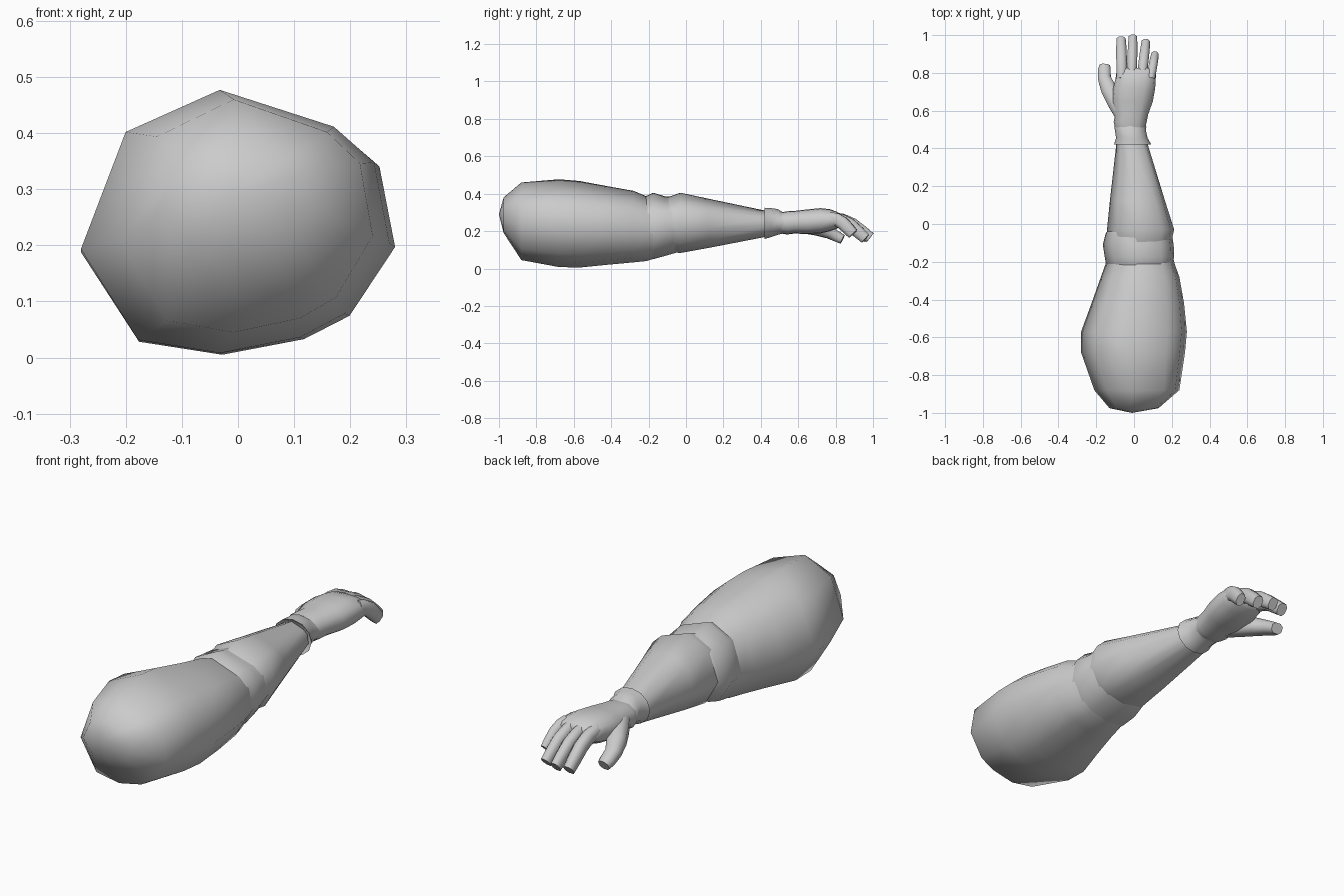
import bpy, bmesh, math
from mathutils import Vector

if "Cube" in bpy.data.objects:
    bpy.data.objects.remove(bpy.data.objects["Cube"])


def skin(name, rings, caps=(True, True), tip=None):
    """Bridge equal rings of points into a smooth shaded tube."""
    bm = bmesh.new()
    loops = [[bm.verts.new(p) for p in r] for r in rings]
    n = len(loops[0])
    for a, b in zip(loops, loops[1:]):
        for i in range(n):
            j = (i + 1) % n
            bm.faces.new((a[i], a[j], b[j], b[i]))
    if tip:
        t = bm.verts.new(tip)
        for i in range(n):
            bm.faces.new((t, loops[0][(i + 1) % n], loops[0][i]))
    elif caps[0]:
        bm.faces.new(loops[0])
    if caps[1]:
        bm.faces.new(loops[-1])
    bmesh.ops.recalc_face_normals(bm, faces=bm.faces)
    me = bpy.data.meshes.new(name)
    bm.to_mesh(me)
    bm.free()
    ob = bpy.data.objects.new(name, me)
    bpy.context.collection.objects.link(ob)
    bpy.context.view_layer.objects.active = ob
    ob.select_set(True)
    bpy.ops.object.shade_smooth_by_angle(angle=math.radians(65))
    ob.select_set(False)
    return ob


def section(profile, y, x0, x1, z0, z1):
    """Fit a unit profile into a box at depth y."""
    return [((x0 + x1) / 2 + u * (x1 - x0) / 2, y,
             (z0 + z1) / 2 + v * (z1 - z0) / 2) for u, v in profile]


def digit(name, path):
    """Blunt six-sided finger; path rows are x, y, z, half width, half height."""
    pts = [Vector(p[:3]) for p in path]
    rings = []
    for i, (p, row) in enumerate(zip(pts, path)):
        t = (pts[min(i + 1, len(pts) - 1)] - pts[max(i - 1, 0)]).normalized()
        side = t.cross(Vector((0, 0, 1))).normalized()
        up = side.cross(t)
        w, h = row[3:]
        rings.append([p + side * w * u + up * h * v for u, v in
                      ((1, -.45), (1, .5), (.45, 1), (-.45, 1),
                       (-1, .5), (-1, -.45), (-.5, -1), (.5, -1))])
    return skin(name, rings)


faceted = [(1, -.17), (.9, .45), (.64, .72), (-.1, 1), (-.71, .68),
           (-1, -.21), (-.63, -.9), (-.1, -1), (.42, -.88), (.71, -.7)]
oval = [(math.cos(a * math.pi / 6), math.sin(a * math.pi / 6)) for a in range(12)]
flat = [(1, 0), (.92, .55), (.5, .95), (0, 1), (-.5, .95), (-.92, .55),
        (-1, 0), (-.92, -.55), (-.5, -.95), (0, -1), (.5, -.95), (.92, -.55)]

# Upper arm sleeve with rounded shoulder end, running into the elbow
upper = [(-.975, -.13, .13, .19, .38), (-.88, -.21, .24, .045, .46),
         (-.68, -.28, .27, .008, .477), (-.57, -.28, .28, .005, .468),
         (-.42, -.225, .265, .02, .44), (-.28, -.175, .24, .033, .415),
         (-.21, -.15, .215, .04, .385), (-.15, -.14, .2, .06, .37)]
skin("upper_sleeve", [section(faceted, *s) for s in upper], tip=(-.01, -1, .29))

# Elbow fold
elbow = [(-.23, -.145, .2, .045, .38), (-.175, -.155, .213, .05, .405),
         (-.11, -.165, .21, .068, .385), (-.05, -.15, .2, .085, .385),
         (-.02, -.13, .19, .1, .38)]
skin("elbow_fold", [section(faceted, *s) for s in elbow])

# Tapered forearm sleeve
fore = [(-.1, -.13, .195, .09, .38), (-.03, -.143, .213, .083, .405),
        (.12, -.128, .165, .11, .373), (.43, -.093, .07, .17, .308)]
skin("forearm_sleeve", [section(faceted, *s) for s in fore])

# Flared glove cuff with an inner lip
cuff = [(.44, -.085, .065, .185, .3), (.42, -.106, .092, .158, .325),
        (.455, -.095, .072, .168, .323), (.49, -.1, .064, .18, .318),
        (.515, -.105, .065, .186, .303), (.54, -.1, .06, .19, .298)]
skin("glove_cuff", [section(oval, *s) for s in cuff])

# Wrist and palm
palm = [(.51, -.1, .06, .187, .3), (.54, -.108, .067, .182, .306),
        (.58, -.1, .075, .187, .308), (.65, -.118, .1, .184, .316),
        (.72, -.11, .112, .188, .323), (.77, -.098, .115, .2, .317),
        (.81, -.092, .118, .215, .302), (.825, -.08, .11, .23, .288)]
skin("palm", [section(flat, *s) for s in palm])

# Four fingers curling downwards: base x, tip x, tip y, tip z, half width
fingers = {"index_finger": (-.064, -.068, .975, .163, .028),
           "middle_finger": (-.012, -.006, .985, .165, .026),
           "ring_finger": (.04, .062, .96, .16, .026),
           "little_finger": (.088, .11, .893, .185, .023)}
for name, (bx, tx, ty, tz, w) in fingers.items():
    base, length = Vector((bx, .77, .268)), ty - .77
    drop = base.z - tz
    digit(name, [(bx + (tx - bx) * k, .77 + length * k, base.z - drop * d, w * s, .034 * s)
                 for k, d, s in ((0, 0, 1), (.3, .08, 1), (.55, .3, 1), (.8, .68, .95), (1, 1, .85))])

# Thumb spreading from the side of the palm
digit("thumb", [(-.055, .57, .245, .042, .045), (-.098, .65, .232, .046, .046),
                (-.132, .71, .213, .042, .038), (-.157, .77, .19, .034, .031),
                (-.157, .815, .167, .033, .028), (-.155, .837, .156, .028, .025)])
